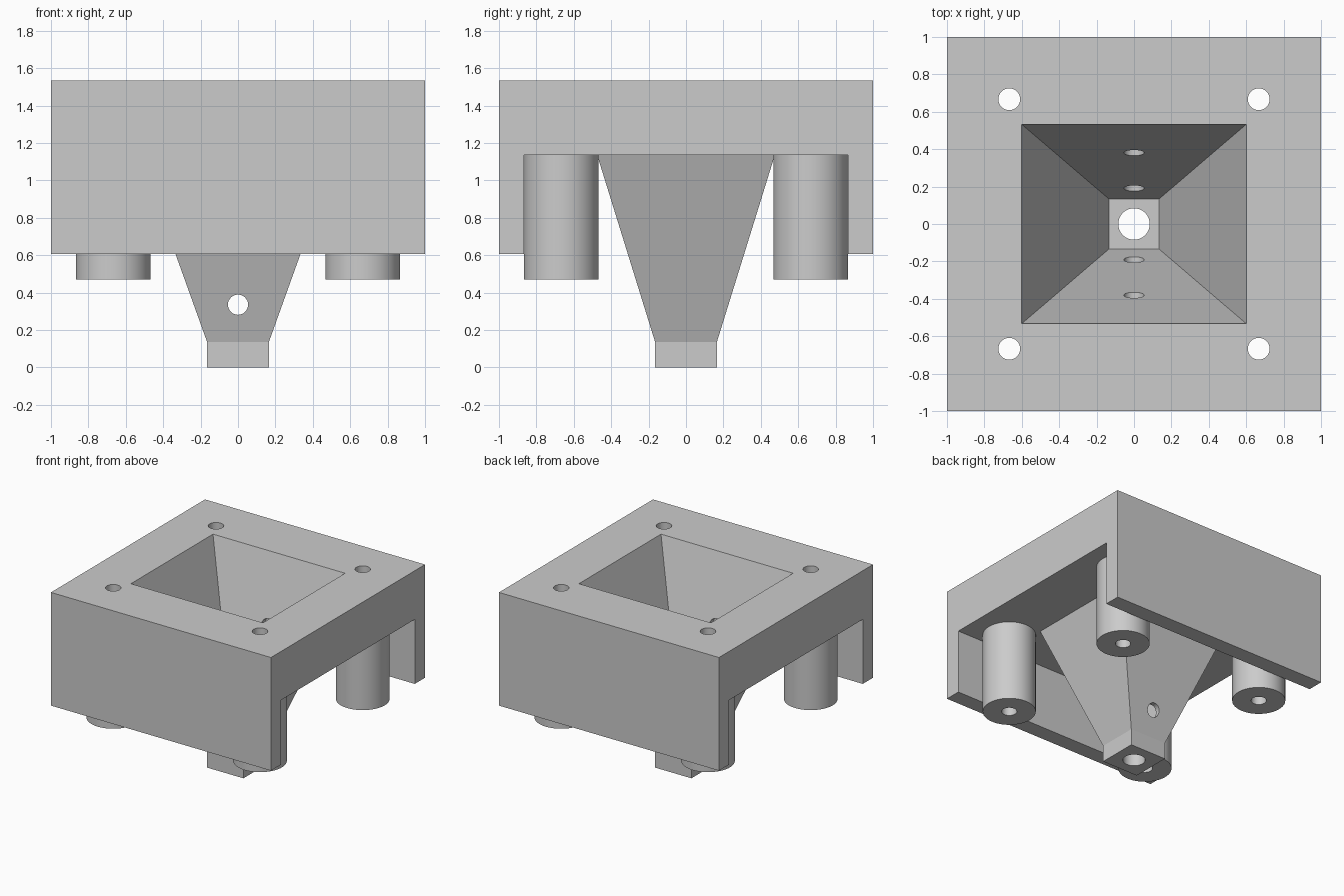
import bpy
import bmesh
from math import pi, radians
from mathutils import Matrix, Vector

default = bpy.data.objects.get("Cube")
if default:
    bpy.data.objects.remove(default, do_unlink=True)

# Key levels and sizes
TOP, PLATE, SKIRT, POST_BASE, NECK = 1.535, 1.135, 0.605, 0.47, 0.135
POST_POS, POST_R, WALL_IN = 0.667, 0.2, 0.867

grey = bpy.data.materials.new("light grey")
grey.use_nodes = True
colour = (0.6, 0.6, 0.6, 1)
grey.diffuse_color = colour
grey.node_tree.nodes["Principled BSDF"].inputs["Base Color"].default_value = colour


def finish(name, bm):
    bmesh.ops.recalc_face_normals(bm, faces=bm.faces)
    mesh = bpy.data.meshes.new(name)
    bm.to_mesh(mesh)
    bm.free()
    mesh.materials.append(grey)
    obj = bpy.data.objects.new(name, mesh)
    bpy.context.collection.objects.link(obj)
    return obj


def loft(name, rings):
    """Closed solid through rectangles given as (half x, half y, z)."""
    bm = bmesh.new()
    loops = [[bm.verts.new((sx * hx, sy * hy, z))
              for sx, sy in ((-1, -1), (1, -1), (1, 1), (-1, 1))]
             for hx, hy, z in rings]
    bm.faces.new(loops[0])
    bm.faces.new(loops[-1])
    for a, b in zip(loops, loops[1:]):
        for i in range(4):
            j = (i + 1) % 4
            bm.faces.new((a[i], a[j], b[j], b[i]))
    return finish(name, bm)


def cylinder(name, radius, start, end, sides=64):
    start, end = Vector(start), Vector(end)
    axis = end - start
    turn = axis.to_track_quat('Z', 'Y').to_matrix().to_4x4()
    bm = bmesh.new()
    bmesh.ops.create_cone(bm, cap_ends=True, segments=sides, radius1=radius,
                          radius2=radius, depth=axis.length,
                          matrix=Matrix.Translation((start + end) / 2) @ turn)
    return finish(name, bm)


def select(obj):
    bpy.ops.object.select_all(action='DESELECT')
    obj.select_set(True)
    bpy.context.view_layer.objects.active = obj


def cut(obj, cutters):
    select(obj)
    for c in cutters:
        mod = obj.modifiers.new("cut", 'BOOLEAN')
        mod.operation, mod.solver, mod.object = 'DIFFERENCE', 'EXACT', c
        bpy.ops.object.modifier_apply(modifier=mod.name)


# Cutters: side channel, hopper cavity, screw holes, funnel holes
channel = loft("channel_cutter", [(1.2, WALL_IN, 0.3), (1.2, WALL_IN, PLATE)])
cavity = loft("cavity_cutter", [(0.133, 0.133, 0.133), (0.667, 0.59, 1.735)])
corners = [(x * POST_POS, y * POST_POS, s)
           for x, y, s in ((-1, -1, "front_right"), (1, -1, "front_left"),
                           (-1, 1, "back_right"), (1, 1, "back_left"))]
screw_holes = [cylinder("screw_cutter", 0.058, (x, y, 0.2), (x, y, 1.8), 32)
               for x, y, _ in corners]
outlet = cylinder("outlet_cutter", 0.084, (0, 0, -0.2), (0, 0, 0.3), 48)
cross_holes = [cylinder("cross_cutter", 0.054, (0, -0.6, z), (0, 0.6, z), 32)
               for z in (0.335, 1.0)]

# Housing: top plate with front and back walls
housing = loft("housing", [(1, 1, SKIRT), (1, 1, TOP)])
cut(housing, [channel, cavity] + screw_holes)

# Funnel with a square neck
funnel = loft("funnel", [(0.165, 0.165, 0), (0.165, 0.165, NECK),
                         (0.524, 0.475, PLATE)])
cut(funnel, [cavity, outlet] + cross_holes)

# Screw posts
parts = [housing, funnel]
for (x, y, side), hole in zip(corners, screw_holes):
    post = cylinder("screw_post_" + side, POST_R, (x, y, POST_BASE), (x, y, PLATE))
    cut(post, [hole])
    parts.append(post)

for c in [channel, cavity, outlet] + screw_holes + cross_holes:
    bpy.data.objects.remove(c, do_unlink=True)

for part in parts:
    select(part)
    bpy.ops.object.shade_smooth_by_angle(angle=radians(15))
